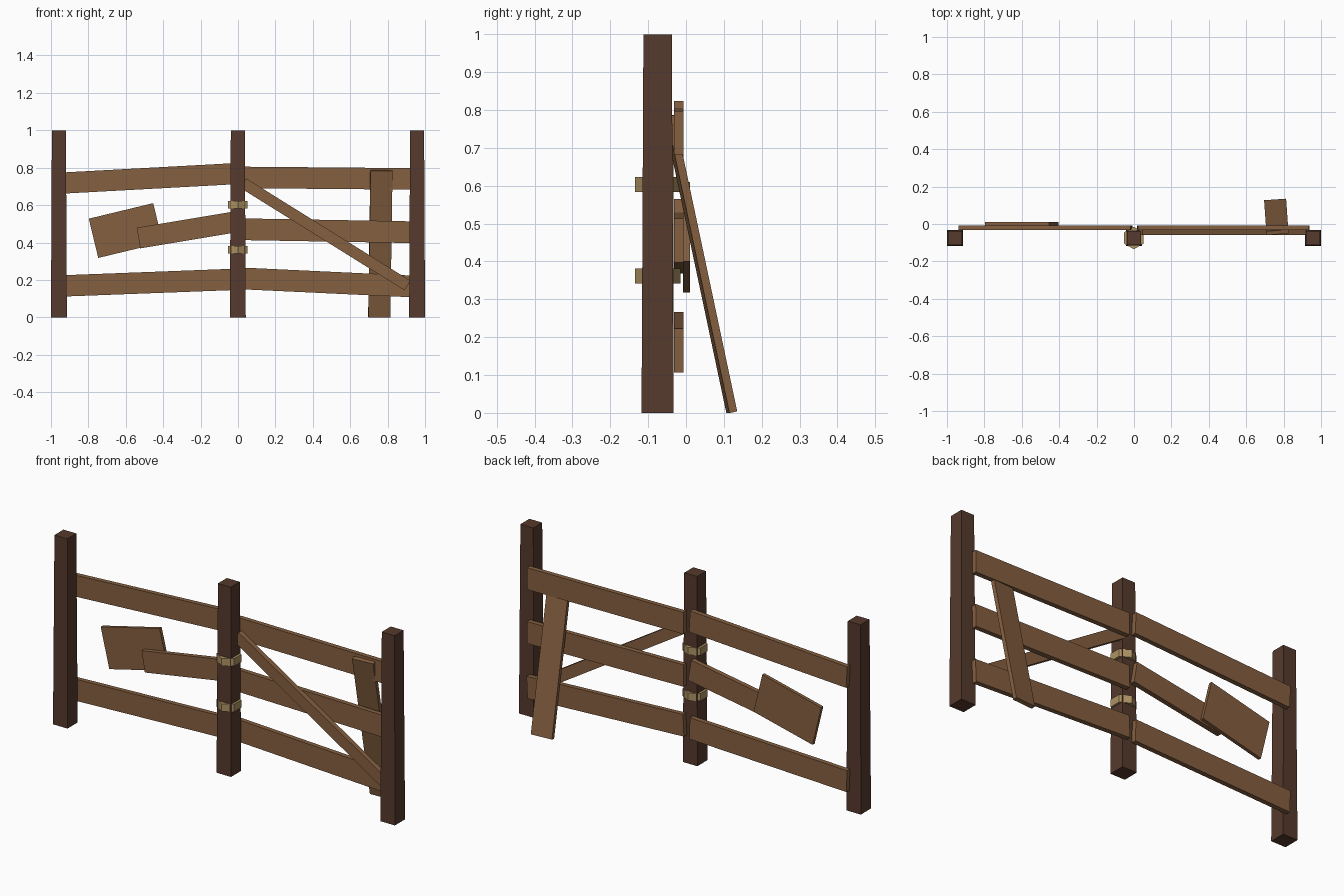
import bpy, bmesh, math
from mathutils import Matrix, Vector

if "Cube" in bpy.data.objects:
    bpy.data.objects.remove(bpy.data.objects["Cube"])


def material(name, rgb):
    m = bpy.data.materials.new(name)
    m.diffuse_color = (*rgb, 1)
    m.use_nodes = True
    m.node_tree.nodes["Principled BSDF"].inputs["Base Color"].default_value = m.diffuse_color
    return m


DARK = material("dark_brown_wood", (0.092, 0.041, 0.026))
WOOD = material("light_brown_wood", (0.235, 0.117, 0.052))
ROPE = material("tan_rope", (0.42, 0.29, 0.125))


def finish(name, bm, mat):
    bmesh.ops.recalc_face_normals(bm, faces=bm.faces)
    me = bpy.data.meshes.new(name)
    bm.to_mesh(me)
    bm.free()
    me.materials.append(mat)
    ob = bpy.data.objects.new(name, me)
    bpy.context.collection.objects.link(ob)
    return ob


def box(name, centre, size, rot, mat):
    bm = bmesh.new()
    mtx = Matrix.Translation(centre) @ rot @ Matrix.Diagonal((*size, 1))
    bmesh.ops.create_cube(bm, size=1, matrix=mtx)
    return finish(name, bm, mat)


def plank(name, a, b, width, y0, y1):
    """Flat board in the xz plane, running from a to b along its middle."""
    dx, dz = b[0] - a[0], b[1] - a[1]
    centre = Vector(((a[0] + b[0]) / 2, (y0 + y1) / 2, (a[1] + b[1]) / 2))
    rot = Matrix.Rotation(-math.atan2(dz, dx), 4, 'Y')
    return box(name, centre, (math.hypot(dx, dz), y1 - y0, width), rot, WOOD)


POST_Y = -0.075

# Slightly tapered square posts
for name, x in (("left_post", -0.9575), ("middle_post", -0.001), ("right_post", 0.9575)):
    bm = bmesh.new()
    s = math.sqrt(2)
    bmesh.ops.create_cone(bm, cap_ends=True, segments=4, radius1=0.0425 * s, radius2=0.0375 * s, depth=1,
                          matrix=Matrix.Translation((x, POST_Y, 0.5)) @ Matrix.Rotation(math.pi / 4, 4, 'Z'))
    finish(name, bm, DARK)

# Rope bands: hexagonal rings with a corner to the front
for name, z in (("upper_band", 0.603), ("lower_band", 0.362)):
    bm = bmesh.new()
    bmesh.ops.create_cone(bm, cap_ends=True, segments=6, radius1=0.06, radius2=0.06, depth=0.04,
                          matrix=Matrix.Translation((-0.001, POST_Y, z)))
    # turn so that corners lie on the y axis
    if max(v.co.x for v in bm.verts) > 0.055:
        bmesh.ops.rotate(bm, verts=bm.verts, cent=(-0.001, POST_Y, z), matrix=Matrix.Rotation(math.pi / 6, 3, 'Z'))
    finish(name, bm, ROPE)

# Rails behind the posts
for name, a, b, w in (
    ("left_top_rail", (-0.935, 0.718), (-0.016, 0.768), 0.113),
    ("left_bottom_rail", (-0.935, 0.168), (-0.016, 0.203), 0.114),
    ("left_broken_rail", (-0.532, 0.424), (-0.016, 0.510), 0.112),
    ("right_top_rail", (0.02, 0.748), (0.935, 0.740), 0.115),
    ("right_middle_rail", (0.02, 0.471), (0.935, 0.455), 0.116),
    ("right_bottom_rail", (0.02, 0.208), (0.935, 0.165), 0.116),
):
    plank(name, a, b, w, -0.032, -0.007)

# Loose patch board nailed behind the broken rail
plank("loose_board", (-0.7725, 0.4225), (-0.428, 0.5055), 0.216, -0.008, 0.010)

# Diagonal brace in front of the right rails
plank("diagonal_brace", (0.029, 0.717), (0.906, 0.170), 0.060, -0.060, -0.033)

# Board leaning against the back, its top poking through the top rail
lean = Matrix.Rotation(math.radians(4), 4, 'Z') @ Matrix.Rotation(math.radians(12), 4, 'X')
box("leaning_board", Vector((0.761, 0.038, 0.393)), (0.118, 0.021, 0.80), lean, WOOD)
